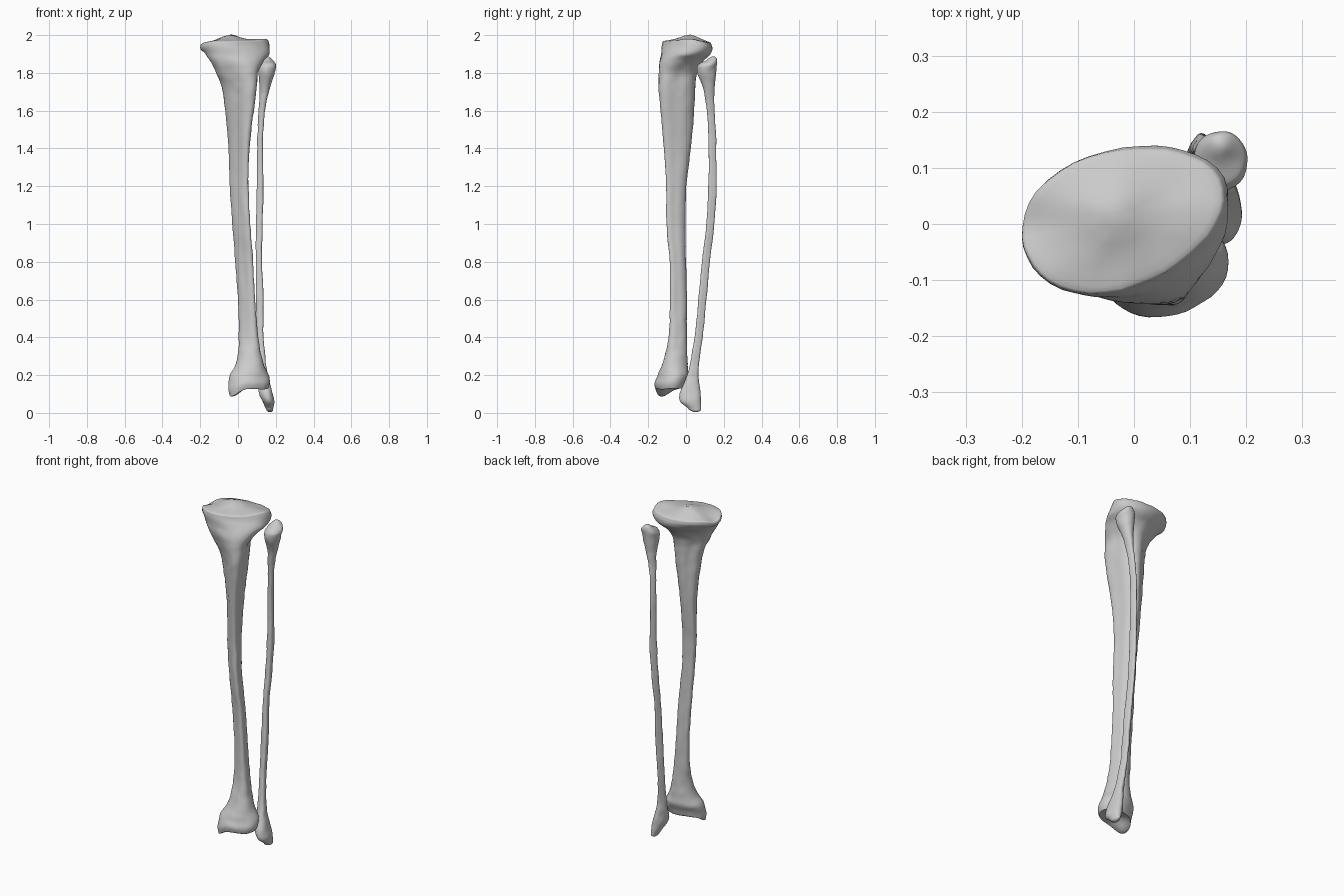
import bpy
import bmesh
import math
from mathutils import Vector, noise

cube = bpy.data.objects.get("Cube")
if cube:
    bpy.data.objects.remove(cube, do_unlink=True)

SIDES = 40
STEPS = 5

bone = bpy.data.materials.new("bone_grey")
bone.use_nodes = True
bone.diffuse_color = (0.6, 0.6, 0.6, 1)
shader = bone.node_tree.nodes["Principled BSDF"]
shader.inputs["Base Color"].default_value = bone.diffuse_color
shader.inputs["Roughness"].default_value = 0.7


def hump(x, y, centre_x, centre_y, radius):
    """Soft round bump, one at its centre and fading to zero."""
    return math.exp(-((x - centre_x) ** 2 + (y - centre_y) ** 2) / radius ** 2)


def catmull(a, b, c, d, t):
    """Smooth blend between the section values b and c."""
    return [q + 0.5 * t * (r - p + t * (2 * p - 5 * q + 4 * r - s + t * (3 * (q - r) + s - p)))
            for p, q, r, s in zip(a, b, c, d)]


def refine(rows):
    """Insert smooth in-between sections."""
    result = []
    last = len(rows) - 1
    for i in range(last):
        a, b, c, d = rows[max(i - 1, 0)], rows[i], rows[i + 1], rows[min(i + 2, last)]
        result += [catmull(a, b, c, d, k / STEPS) for k in range(STEPS)]
    return result + [list(rows[-1])]


def section(row):
    """Skewed oval fitted to its x and y limits, with a front crest."""
    z, x0, x1, y0, y1, skew, crest = row
    lean = math.asin(max(-0.9, min(0.9, skew)))
    raw = []
    for i in range(SIDES):
        t = math.tau * i / SIDES
        r = 1 + crest * math.cos(3 * (t + math.pi / 4))
        raw.append((r * math.cos(t), r * math.sin(t + lean)))
    xs, ys = zip(*raw)

    def fit(v, values, low, high):
        return low + (high - low) * (v - min(values)) / (max(values) - min(values))

    return [Vector((fit(x, xs, x0, x1), fit(y, ys, y0, y1), z)) for x, y in raw]


def cap_rings(ring, rise):
    """Shrinking rings that close an end with a rounded edge."""
    centre = sum(ring, Vector()) / len(ring)
    for scale in (0.97, 0.9, 0.75, 0.55, 0.35, 0.15):
        lift = Vector((0, 0, rise * math.sqrt(1 - scale ** 2)))
        yield [centre + (p - centre) * scale + lift for p in ring]


def build_bone(name, rows, bottom_rise, top_rise, shape, roughness):
    rings = [section(row) for row in refine(rows)]
    bottom = list(cap_rings(rings[0], bottom_rise))[::-1]
    rings = bottom + rings + list(cap_rings(rings[-1], top_rise))
    bm = bmesh.new()
    loops = []
    for ring in rings:
        loop = []
        for p in ring:
            p = p + Vector((0, 0, shape(p)))
            p += noise.noise_vector(p * 22) * roughness
            loop.append(bm.verts.new(p))
        loops.append(loop)
    for low, high in zip(loops, loops[1:]):
        for i in range(SIDES):
            j = (i + 1) % SIDES
            bm.faces.new((low[i], low[j], high[j], high[i]))
    bm.faces.new(loops[0][::-1])
    bm.faces.new(loops[-1])
    for face in bm.faces:
        face.smooth = True
    mesh = bpy.data.meshes.new(name)
    bm.to_mesh(mesh)
    bm.free()
    mesh.materials.append(bone)
    obj = bpy.data.objects.new(name, mesh)
    bpy.context.collection.objects.link(obj)
    return obj


def shin_shape(p):
    """Ankle knob below; ridge, hollows and back slope on the knee plateau."""
    if p.z < 0.2:
        fade = min(1, (0.2 - p.z) / 0.06)
        return fade * (-0.045 * hump(p.x, p.y, -0.025, -0.125, 0.05)
                       - 0.01 * hump(p.x, p.y, 0.1, -0.1, 0.05)
                       + 0.01 * hump(p.x, p.y, 0.06, -0.09, 0.04))
    if p.z > 1.9:
        fade = min(1, (p.z - 1.9) / 0.05)
        return fade * (0.025 * hump(p.x, p.y, -0.04, 0.02, 0.06)
                       + 0.012 * hump(p.x, p.y, 0.14, 0, 0.06)
                       - 0.025 * hump(p.x, p.y, -0.2, 0, 0.06)
                       - 0.1 * max(0, p.y - 0.03))
    return 0


def outer_shape(p):
    """Pointed tips at both ends of the slender bone."""
    if p.z > 1.8:
        return 0.035 * hump(p.x, p.y, 0.15, 0.15, 0.04)
    if p.z < 0.06:
        return -0.01 * hump(p.x, p.y, 0.17, 0.06, 0.04)
    return 0


# Sections: height, x limits, y limits, skew, crest
shin_sections = [
    (0.13, -0.045, 0.16, -0.16, -0.015, 0.2, 0),
    (0.16, -0.05, 0.17, -0.165, -0.005, 0.2, 0),
    (0.2, -0.043, 0.162, -0.15, 0.01, 0.15, 0),
    (0.25, -0.015, 0.138, -0.13, 0.01, 0, 0.03),
    (0.32, 0, 0.12, -0.108, 0.007, -0.1, 0.06),
    (0.42, 0.004, 0.105, -0.09, 0.005, -0.25, 0.1),
    (0.6, 0, 0.09, -0.085, 0.005, -0.4, 0.13),
    (0.8, -0.015, 0.08, -0.086, 0, -0.45, 0.14),
    (1, -0.03, 0.065, -0.104, -0.004, -0.5, 0.14),
    (1.2, -0.044, 0.056, -0.105, 0.002, -0.5, 0.14),
    (1.4, -0.05, 0.06, -0.118, 0.026, -0.5, 0.14),
    (1.6, -0.068, 0.084, -0.135, 0.042, -0.4, 0.14),
    (1.72, -0.085, 0.098, -0.145, 0.05, -0.3, 0.14),
    (1.8, -0.115, 0.106, -0.145, 0.058, -0.1, 0.12),
    (1.86, -0.145, 0.135, -0.14, 0.09, 0.1, 0.07),
    (1.9, -0.172, 0.165, -0.132, 0.13, 0.2, 0.03),
    (1.94, -0.198, 0.168, -0.128, 0.14, 0.25, -0.02),
    (1.965, -0.2, 0.16, -0.124, 0.135, 0.25, -0.03),
]
outer_sections = [
    (0.025, 0.15, 0.188, 0.01, 0.08, 0, 0),
    (0.06, 0.13, 0.192, -0.03, 0.08, 0, 0),
    (0.1, 0.112, 0.184, -0.033, 0.078, 0, 0.05),
    (0.16, 0.108, 0.168, -0.01, 0.07, 0, 0.08),
    (0.24, 0.106, 0.152, 0.018, 0.066, 0, 0.1),
    (0.4, 0.1, 0.136, 0.045, 0.088, 0, 0.12),
    (0.6, 0.096, 0.135, 0.066, 0.108, 0, 0.12),
    (0.8, 0.094, 0.126, 0.085, 0.127, 0, 0.12),
    (1, 0.095, 0.13, 0.108, 0.15, 0, 0.12),
    (1.2, 0.1, 0.135, 0.119, 0.161, 0, 0.12),
    (1.45, 0.102, 0.132, 0.119, 0.159, 0, 0.1),
    (1.62, 0.11, 0.146, 0.108, 0.15, 0, 0.08),
    (1.72, 0.115, 0.168, 0.09, 0.152, 0, 0.04),
    (1.79, 0.108, 0.192, 0.062, 0.16, 0, 0),
    (1.83, 0.106, 0.202, 0.06, 0.165, 0, 0),
    (1.845, 0.115, 0.198, 0.07, 0.163, 0, 0),
]

shin_bone = build_bone("shin_bone", shin_sections, 0.005, 0.012, shin_shape, 0.003)
outer_bone = build_bone("outer_leg_bone", outer_sections, -0.012, 0.01, outer_shape, 0.003)
